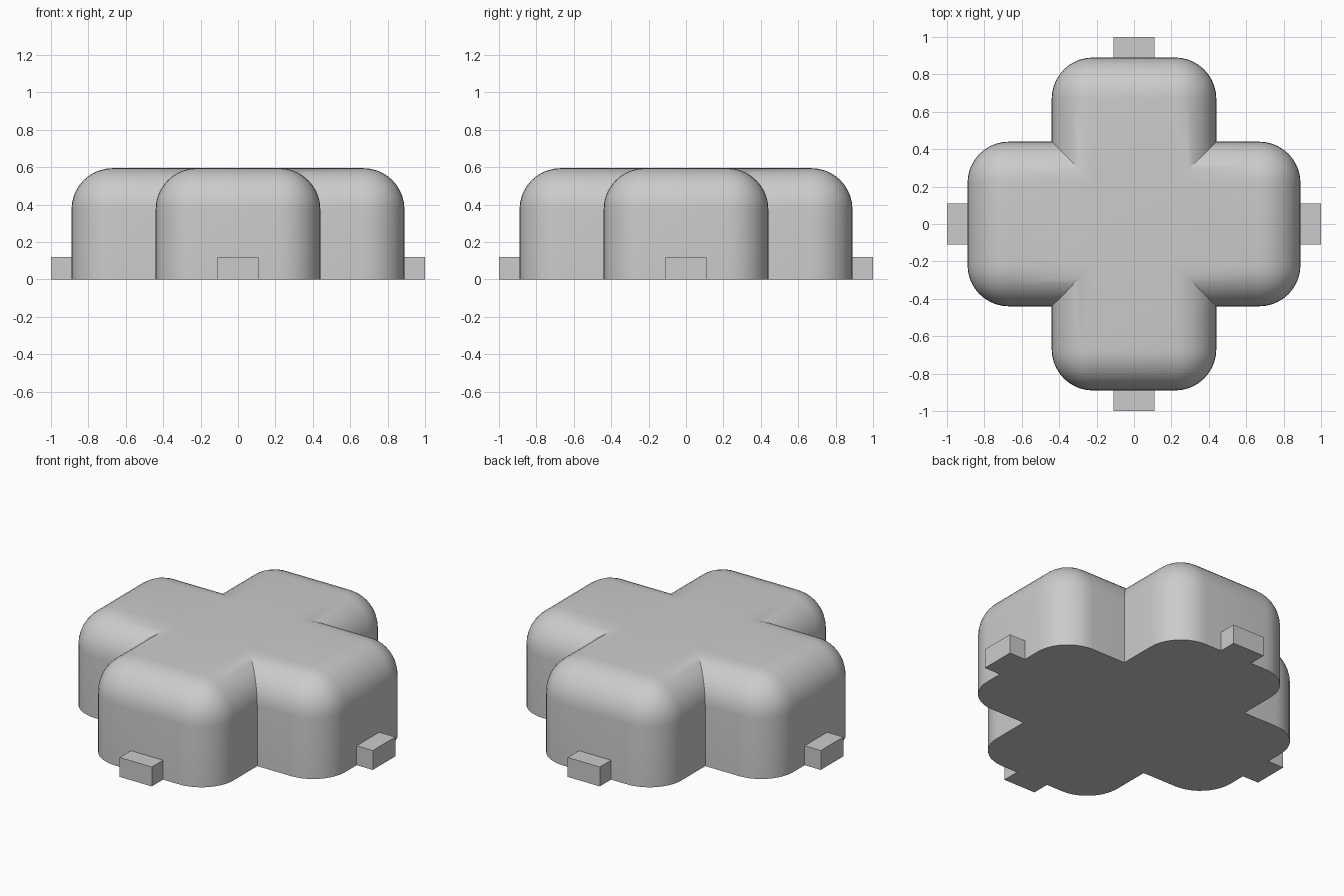
import bpy, bmesh, math
from mathutils import Matrix, Vector

ARM, HALF, HEIGHT, RADIUS = 0.89, 0.44, 0.595, 0.22

cube = bpy.data.objects.get("Cube")
if cube:
    bpy.data.objects.remove(cube, do_unlink=True)

grey = bpy.data.materials.new("light grey")
grey.use_nodes = True
colour = (0.6, 0.6, 0.6, 1)
grey.diffuse_color = colour
grey.node_tree.nodes["Principled BSDF"].inputs["Base Color"].default_value = colour


def box(bm, x0, x1, half_y, height):
    size = Matrix.Diagonal((x1 - x0, 2 * half_y, height, 1))
    place = Matrix.Translation(((x0 + x1) / 2, 0, height / 2))
    bmesh.ops.create_cube(bm, size=1, matrix=place @ size)


def finish(name, bm):
    mesh = bpy.data.meshes.new(name)
    bm.to_mesh(mesh)
    bm.free()
    mesh.materials.append(grey)
    obj = bpy.data.objects.new(name, mesh)
    bpy.context.collection.objects.link(obj)
    return obj


# Cross body: one rounded arm cut to a quarter wedge, then turned four times
bm = bmesh.new()
box(bm, -ARM, ARM, HALF, HEIGHT)
rounded = [e for e in bm.edges if max(v.co.z for v in e.verts) > 0.1]
bmesh.ops.bevel(bm, geom=rounded, offset=RADIUS, offset_type='OFFSET',
                segments=10, profile=0.5, affect='EDGES', clamp_overlap=False)
for side in (1, -1):
    bmesh.ops.bisect_plane(bm, geom=bm.verts[:] + bm.edges[:] + bm.faces[:],
                           dist=1e-5, plane_co=(0, 0, 0),
                           plane_no=Vector((-1, side, 0)), clear_outer=True)
wedge = bm.verts[:] + bm.edges[:] + bm.faces[:]
for turn in (1, 2, 3):
    copy = bmesh.ops.duplicate(bm, geom=wedge)["geom"]
    bmesh.ops.rotate(bm, verts=[g for g in copy if isinstance(g, bmesh.types.BMVert)],
                     cent=(0, 0, 0), matrix=Matrix.Rotation(turn * math.pi / 2, 3, 'Z'))
bmesh.ops.remove_doubles(bm, verts=bm.verts[:], dist=1e-4)
bmesh.ops.recalc_face_normals(bm, faces=bm.faces[:])
body = finish("cross_body", bm)
bpy.ops.object.select_all(action='DESELECT')
body.select_set(True)
bpy.context.view_layer.objects.active = body
bpy.ops.object.shade_smooth_by_angle(angle=math.radians(30))

# Small square tabs at the foot of each arm
for i, side in enumerate(("left", "back", "right", "front")):
    bm = bmesh.new()
    box(bm, ARM - 0.01, 1, 0.11, 0.12)
    tab = finish(side + "_tab", bm)
    tab.rotation_euler.z = i * math.pi / 2
